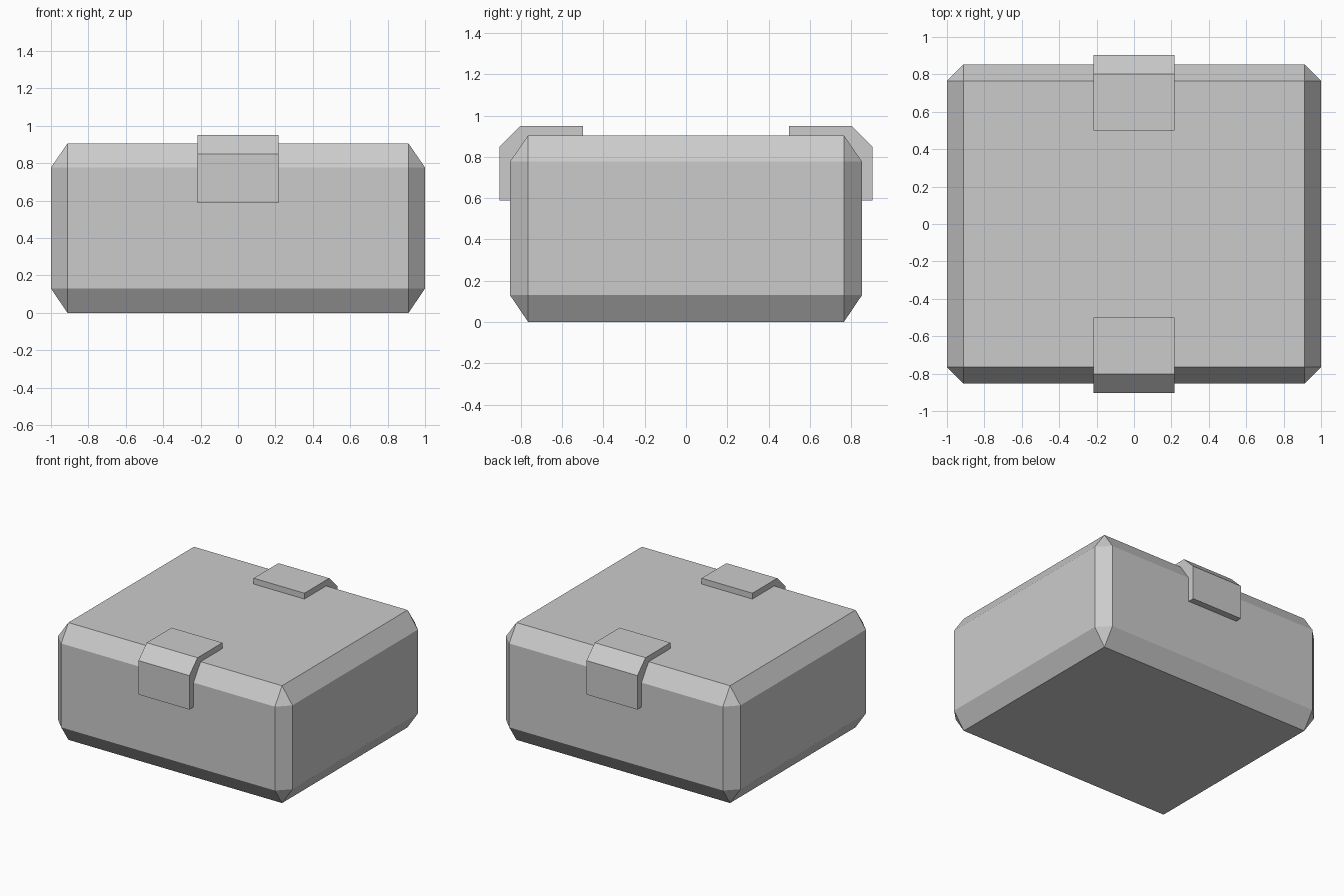
import bpy
import bmesh

cube = bpy.data.objects.get("Cube")
if cube:
    bpy.data.objects.remove(cube, do_unlink=True)

grey = bpy.data.materials.new("plain grey")
grey.use_nodes = True
colour = (0.6, 0.6, 0.6, 1)
grey.diffuse_color = colour
grey.node_tree.nodes["Principled BSDF"].inputs["Base Color"].default_value = colour


def add_object(name, bm):
    bmesh.ops.recalc_face_normals(bm, faces=bm.faces)
    mesh = bpy.data.meshes.new(name)
    bm.to_mesh(mesh)
    bm.free()
    mesh.materials.append(grey)
    obj = bpy.data.objects.new(name, mesh)
    bpy.context.collection.objects.link(obj)
    return obj


# Chamfered case: hull of a tall core and a wider, lower middle band
WIDE, DEEP = 1.0, 0.853
INNER_X, INNER_Y = 0.912, 0.765
HEIGHT, BAND_LOW, BAND_HIGH = 0.905, 0.13, 0.777
bm = bmesh.new()
for sx in (-1, 1):
    for sy in (-1, 1):
        for z in (0, HEIGHT):
            bm.verts.new((sx * INNER_X, sy * INNER_Y, z))
        for z in (BAND_LOW, BAND_HIGH):
            bm.verts.new((sx * WIDE, sy * INNER_Y, z))
            bm.verts.new((sx * INNER_X, sy * DEEP, z))
bmesh.ops.convex_hull(bm, input=bm.verts)
bmesh.ops.dissolve_limit(bm, angle_limit=0.01, verts=bm.verts, edges=bm.edges)
add_object("case_body", bm)

# Bent latches wrapping over the front and back top edges
CLIP_HALF = 0.217
clip_profile = [(0.5, 0.95), (0.803, 0.95), (0.903, 0.85), (0.903, 0.588),
                (DEEP, 0.588), (DEEP, BAND_HIGH), (INNER_Y, HEIGHT), (0.5, HEIGHT)]
for name, side in (("front_latch", -1), ("back_latch", 1)):
    bm = bmesh.new()
    outline = [bm.verts.new((-CLIP_HALF, side * y, z)) for y, z in clip_profile]
    face = bm.faces.new(outline)
    result = bmesh.ops.extrude_face_region(bm, geom=[face])
    moved = [v for v in result["geom"] if isinstance(v, bmesh.types.BMVert)]
    bmesh.ops.translate(bm, verts=moved, vec=(2 * CLIP_HALF, 0, 0))
    add_object(name, bm)
